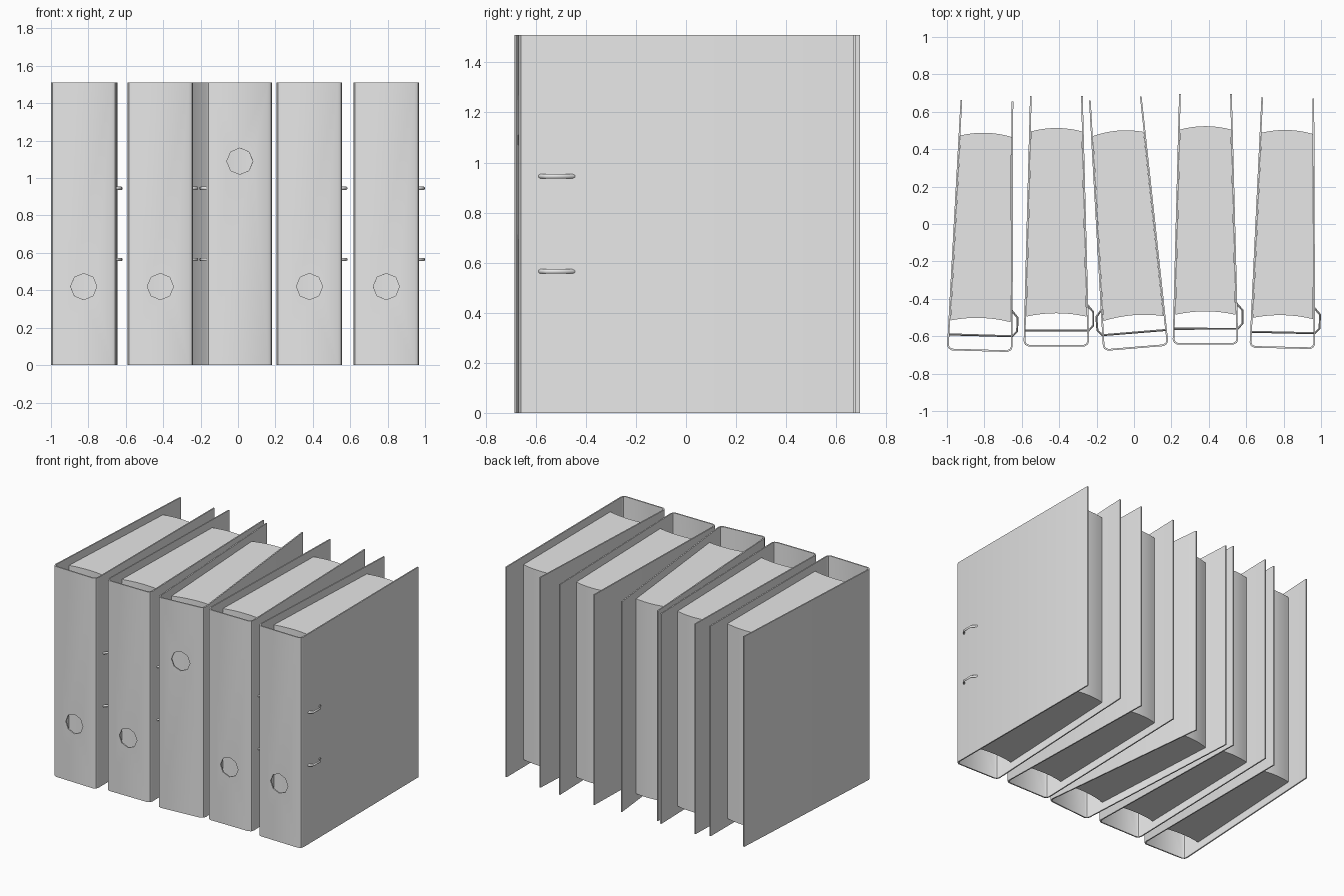
import bpy
import bmesh
from math import radians, pi, sin, cos
from mathutils import Matrix, Vector

if "Cube" in bpy.data.objects:
    bpy.data.objects.remove(bpy.data.objects["Cube"])

HEIGHT = 1.51
HOLE_Z = 0.42
RING_HEIGHTS = (0.565, 0.945)

grey = bpy.data.materials.new("plain_grey")
grey.use_nodes = True
grey.diffuse_color = (0.8, 0.8, 0.8, 1)
grey.node_tree.nodes["Principled BSDF"].inputs["Base Color"].default_value = (0.8, 0.8, 0.8, 1)


def add_object(name, bm):
    bmesh.ops.recalc_face_normals(bm, faces=bm.faces)
    mesh = bpy.data.meshes.new(name)
    bm.to_mesh(mesh)
    bm.free()
    mesh.materials.append(grey)
    obj = bpy.data.objects.new(name, mesh)
    bpy.context.collection.objects.link(obj)
    return obj


def prism(name, outline, z0, z1):
    """Extrude a flat outline upwards."""
    bm = bmesh.new()
    face = bm.faces.new([bm.verts.new((x, y, z0)) for x, y in outline])
    top = bmesh.ops.extrude_face_region(bm, geom=[face])["geom"]
    moved = [v for v in top if isinstance(v, bmesh.types.BMVert)]
    bmesh.ops.translate(bm, verts=moved, vec=(0, 0, z1 - z0))
    return add_object(name, bm)


def smooth(obj, angle=35):
    bpy.ops.object.select_all(action="DESELECT")
    obj.select_set(True)
    bpy.context.view_layer.objects.active = obj
    bpy.ops.object.shade_smooth_by_angle(angle=radians(angle))


def make_cover():
    # Folded board: outer half, then inner half, mirrored across the middle
    half = [(0.15, 0), (0.168, 0.01), (0.175, 0.028), (0.141, 1.34),
            (0.132, 1.34), (0.166, 0.03), (0.161, 0.017), (0.147, 0.009)]
    outline = half + [(-x, y) for x, y in reversed(half)]
    cover = prism("cover", outline, 0, HEIGHT)
    # Octagonal finger hole through the spine
    bm = bmesh.new()
    bmesh.ops.create_cone(bm, cap_ends=True, segments=8, radius1=0.07, radius2=0.07, depth=0.1,
                          matrix=Matrix.Translation((0, 0, HOLE_Z)) @ Matrix.Rotation(pi / 2, 4, "X"))
    cutter = add_object("finger_hole_cutter", bm)
    cutter.hide_render = True
    cut = cover.modifiers.new("finger_hole", "BOOLEAN")
    cut.operation = "DIFFERENCE"
    cut.solver = "EXACT"
    cut.object = cutter
    bpy.context.view_layer.objects.active = cover
    bpy.ops.object.modifier_apply(modifier=cut.name)
    bpy.data.objects.remove(cutter)
    smooth(cover)
    return cover


def make_paper():
    # Stack of sheets with a hollow front edge and a bulging back edge
    def edge(half_width, y, bulge, steps=8):
        ts = [2 * i / steps - 1 for i in range(steps + 1)]
        return [(t * half_width, y + bulge * (1 - t * t)) for t in ts]
    outline = edge(0.161, 0.16, 0.018) + edge(0.136, 1.15, 0.018)[::-1]
    paper = prism("paper_stack", outline, 0.055, HEIGHT - 0.055)
    smooth(paper)
    return paper


def make_ring(z):
    # Bent wire that pokes out through the side board
    path = [Vector(p) for p in [(-0.168, 0.085), (0.172, 0.085), (0.197, 0.112),
                                (0.197, 0.185), (0.165, 0.222)]]
    sides, radius = 6, 0.008
    bm = bmesh.new()
    loops = []
    for i, p in enumerate(path):
        before = (p - path[i - 1]).normalized() if i else None
        after = (path[i + 1] - p).normalized() if i < len(path) - 1 else None
        tangent = ((before or after) + (after or before)).normalized()
        normal = Vector((-tangent.y, tangent.x))
        loop = []
        for k in range(sides):
            a = 2 * pi * (k + 0.5) / sides
            q = p + normal * radius * cos(a) * 0.8
            loop.append(bm.verts.new((q.x, q.y, z + radius * sin(a) * 1.1)))
        loops.append(loop)
    for a, b in zip(loops, loops[1:]):
        for k in range(sides):
            n = (k + 1) % sides
            bm.faces.new((a[k], a[n], b[n], b[k]))
    bm.faces.new(loops[0])
    bm.faces.new(loops[-1])
    ring = add_object("ring_wire", bm)
    smooth(ring, 65)
    return ring


parts = [make_cover(), make_paper()] + [make_ring(z) for z in RING_HEIGHTS]

# Row of binders: spine centre x, y, turn in degrees, upside down
row = [(-0.825, -0.68, -1.65, False),
       (-0.415, -0.655, 0, False),
       (0.01, -0.665, 4.7, True),
       (0.382, -0.645, 0, False),
       (0.793, -0.665, -1.25, False)]
upside_down = Matrix.Translation((0, 0, HEIGHT)) @ Matrix.Rotation(pi, 4, "Y")

for number, (x, y, turn, flipped) in enumerate(row, 1):
    place = Matrix.Translation((x, y, 0)) @ Matrix.Rotation(radians(turn), 4, "Z")
    if flipped:
        place = place @ upside_down
    for part in parts:
        copy = part.copy()
        copy.name = f"binder_{number}_{part.name.split('.')[0]}"
        bpy.context.collection.objects.link(copy)
        copy.matrix_world = place

for part in parts:
    bpy.data.objects.remove(part)
